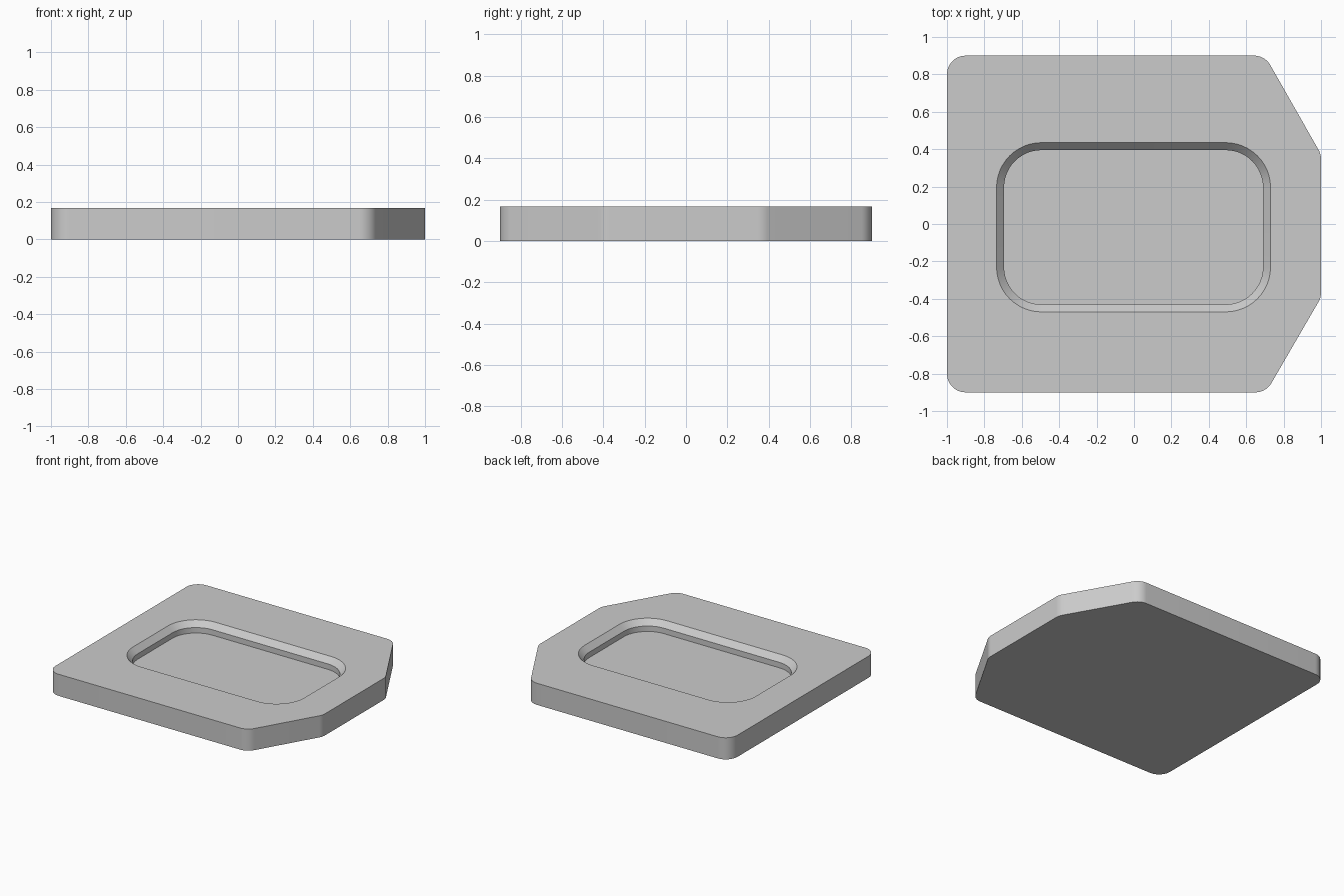
import bpy, bmesh, math
from mathutils import Vector

if "Cube" in bpy.data.objects:
    bpy.data.objects.remove(bpy.data.objects["Cube"])

TOP = 0.167       # plate thickness
STEP = 0.042      # height of pocket bevel, and of the wall below it


def rounded(points, radius, steps=12):
    """Fillet every corner of a counter-clockwise convex outline."""
    out = []
    for i, p in enumerate(points):
        p = Vector(p)
        a = (Vector(points[i - 1]) - p).normalized()
        b = (Vector(points[(i + 1) % len(points)]) - p).normalized()
        half = a.angle(b) / 2
        centre = p + (a + b).normalized() * radius / math.sin(half)
        start = p + a * radius / math.tan(half) - centre
        turn = math.pi - 2 * half
        for k in range(steps + 1):
            t = turn * k / steps
            c, s = math.cos(t), math.sin(t)
            out.append(centre + Vector((start.x * c - start.y * s,
                                        start.x * s + start.y * c)))
    return out


def pocket_outline(inset):
    x0, x1, y0, y1 = -0.735 + inset, 0.73 - inset, -0.47 + inset, 0.435 - inset
    return rounded([(x0, y0), (x1, y0), (x1, y1), (x0, y1)], 0.24 - inset)


bm = bmesh.new()


def ring(outline, z):
    return [bm.verts.new((p.x, p.y, z)) for p in outline]


def bridge(lower, upper):
    n = len(lower)
    for i in range(n):
        j = (i + 1) % n
        bm.faces.new((lower[i], lower[j], upper[j], upper[i]))


def loop_edges(loop):
    return [bm.edges.get((loop[i - 1], loop[i])) for i in range(len(loop))]


# Plate outline: square on the left, two clipped corners on the right
plate = rounded([(-1, -0.9), (0.706, -0.9), (1, -0.393),
                 (1, 0.373), (0.70, 0.9), (-1, 0.9)], 0.1)
bottom, top = ring(plate, 0), ring(plate, TOP)
bridge(bottom, top)
bm.faces.new(bottom[::-1])

# Pocket: sloped lip, straight wall, flat floor
lip = ring(pocket_outline(0), TOP)
wall = ring(pocket_outline(0.04), TOP - STEP)
floor = ring(pocket_outline(0.04), TOP - 2 * STEP)
bridge(wall, lip)
bridge(floor, wall)
for f in [f for f in bm.faces if any(v in wall for v in f.verts)]:
    f.normal_flip()
bm.faces.new(floor)

# Top surface between the outline and the pocket
bmesh.ops.triangle_fill(bm, use_beauty=True, use_dissolve=False,
                        edges=loop_edges(top) + loop_edges(lip))
bmesh.ops.recalc_face_normals(bm, faces=bm.faces)

mesh = bpy.data.meshes.new("pocketed_plate")
bm.to_mesh(mesh)
bm.free()
obj = bpy.data.objects.new("pocketed_plate", mesh)
bpy.context.collection.objects.link(obj)

grey = bpy.data.materials.new("light grey")
grey.diffuse_color = (0.6, 0.6, 0.6, 1)
grey.use_nodes = True
grey.node_tree.nodes["Principled BSDF"].inputs["Base Color"].default_value = grey.diffuse_color
mesh.materials.append(grey)

bpy.context.view_layer.objects.active = obj
obj.select_set(True)
bpy.ops.object.shade_smooth_by_angle(angle=math.radians(30))
